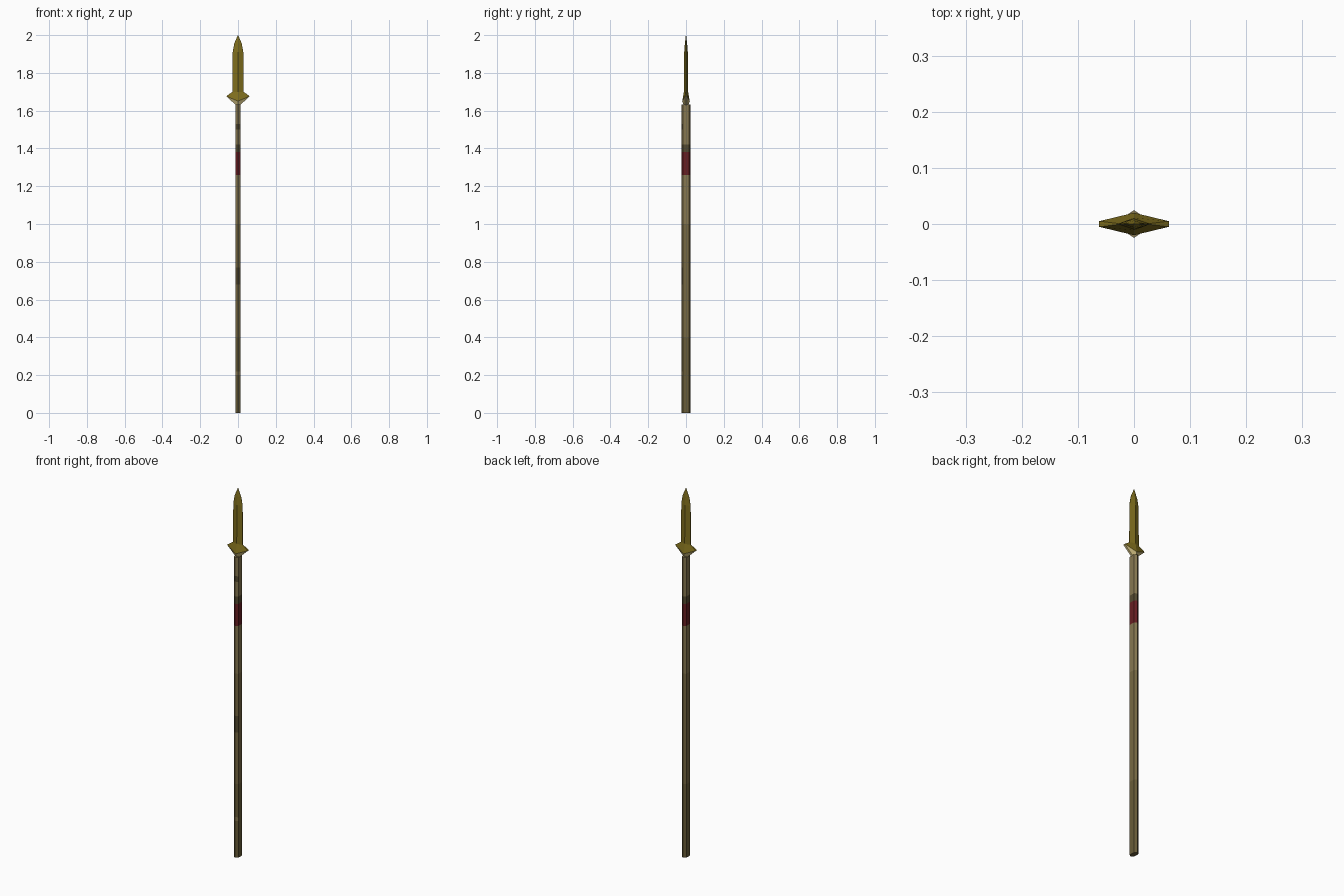
import bpy, bmesh

if "Cube" in bpy.data.objects:
    bpy.data.objects.remove(bpy.data.objects["Cube"])


def material(name, rgb):
    """Flat colour from 0-255 sRGB values."""
    m = bpy.data.materials.new(name)
    lin = [(c / 255 / 12.92) if c < 11 else ((c / 255 + 0.055) / 1.055) ** 2.4 for c in rgb]
    m.diffuse_color = (*lin, 1)
    m.use_nodes = True
    m.node_tree.nodes["Principled BSDF"].inputs["Base Color"].default_value = m.diffuse_color
    return m


tan = material("tan wood", (134, 119, 80))
mid = material("brown wood", (118, 104, 66))
low = material("dark brown wood", (104, 92, 56))
stain = material("stained wood", (84, 74, 48))
red = material("red wrap", (103, 30, 34))
gold = material("old gold", (127, 110, 29))
pale = material("pale gold", (205, 187, 125))


def loft(name, rings, mats, rule):
    """Join equal rings of points into a closed flat-faced solid; rule(centre) picks the material."""
    bm = bmesh.new()
    rows = [[bm.verts.new(p) for p in r] for r in rings]
    n = len(rows[0])
    for a, b in zip(rows, rows[1:]):
        for i in range(n):
            j = (i + 1) % n
            bm.faces.new((a[i], a[j], b[j], b[i]))
    bm.faces.new(rows[0][::-1])
    bm.faces.new(rows[-1])
    for f in bm.faces:
        f.material_index = rule(f.calc_center_median())
    bmesh.ops.recalc_face_normals(bm, faces=bm.faces)
    me = bpy.data.meshes.new(name)
    bm.to_mesh(me)
    bm.free()
    for m in mats:
        me.materials.append(m)
    ob = bpy.data.objects.new(name, me)
    bpy.context.collection.objects.link(ob)
    return ob


def section(z, w, d, e, drop=0.0):
    """Six-sided section: half width, ridge depth, edge half thickness, ridge lowered by drop."""
    return [(w, -e, z), (w, e, z), (0, d, z - drop),
            (-w, e, z), (-w, -e, z), (0, -d, z - drop)]


# Shaft colour bands: upper limit, front material, material of the other sides
bands = [(0.20, 2, 2), (0.22, 0, 2), (0.40, 2, 2), (0.68, 1, 1), (0.77, 3, 1),
         (1.0, 1, 1), (1.26, 0, 0), (1.38, 4, 4), (1.42, 3, 3),
         (1.50, 0, 0), (1.53, 3, 0), (1.633, 0, 0)]


def shaft_colour(c):
    for top, front, other in bands:
        if c.z < top:
            return front if c.y < -0.015 else other
    return 0


loft("shaft", [section(z, 0.0132, 0.0245, 0.016) for z in [0] + [b[0] for b in bands]],
     [tan, mid, low, stain, red], shaft_colour)

# Spearhead: pale underside, winged guard, blade and tip
head = [(1.63, 0.012, 0.013, 0.006), (1.677, 0.062, 0.020, 0.005, 0.027),
        (1.70, 0.029, 0.011, 0.001), (1.91, 0.028, 0.0095, 0.0005),
        (1.955, 0.020, 0.006, 0.0005), (2.0, 0.001, 0.0008, 0.0004)]
loft("spearhead", [section(*s) for s in head], [gold, pale],
     lambda c: 1 if c.z < 1.66 else 0)
